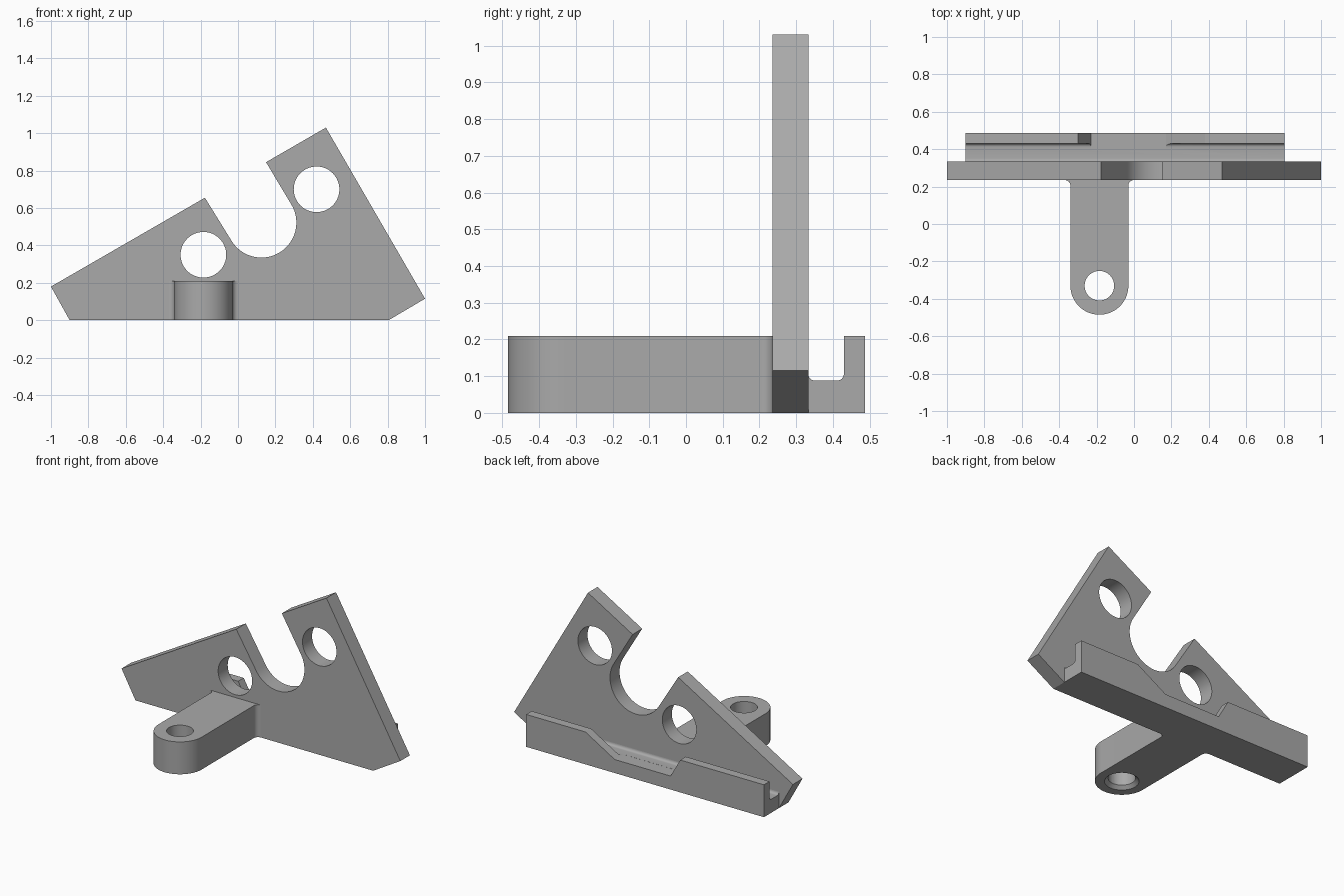
import bpy, bmesh
from math import radians, sin, cos
from mathutils import Matrix, Vector

cube = bpy.data.objects.get("Cube")
if cube:
    bpy.data.objects.remove(cube, do_unlink=True)

grey = bpy.data.materials.new("plain grey")
grey.use_nodes = True
colour = (0.4, 0.4, 0.4, 1)
grey.diffuse_color = colour
grey.node_tree.nodes["Principled BSDF"].inputs["Base Color"].default_value = colour

# Drawing planes: local x, local y and extrusion direction
PLANES = {
    "xy": ((1, 0, 0), (0, 1, 0), (0, 0, 1)),
    "xz": ((1, 0, 0), (0, 0, 1), (0, -1, 0)),
    "yz": ((0, 1, 0), (0, 0, 1), (1, 0, 0)),
}


def arc(cx, cy, r, start, end, steps=12):
    angles = [radians(start + (end - start) * i / steps) for i in range(steps + 1)]
    return [(cx + r * cos(a), cy + r * sin(a)) for a in angles]


def circle(cx, cy, r):
    return arc(cx, cy, r, 0, 360, 64)[:-1]


def select_only(obj):
    bpy.ops.object.select_all(action="DESELECT")
    obj.select_set(True)
    bpy.context.view_layer.objects.active = obj


def prism(name, plane, loops, low, high):
    """Extrude an outline, with any holes, between two depths."""
    curve = bpy.data.curves.new(name, "CURVE")
    curve.dimensions = "2D"
    curve.fill_mode = "BOTH"
    curve.extrude = (high - low) / 2
    for loop in loops:
        spline = curve.splines.new("POLY")
        spline.points.add(len(loop) - 1)
        for point, (u, v) in zip(spline.points, loop):
            point.co = (u, v, 0, 1)
        spline.use_cyclic_u = True
    obj = bpy.data.objects.new(name, curve)
    bpy.context.collection.objects.link(obj)
    select_only(obj)
    bpy.ops.object.convert(target="MESH")
    obj = bpy.context.object
    axes = Matrix(PLANES[plane]).transposed()
    depth = Vector([abs(c) for c in PLANES[plane][2]]) * (low + high) / 2
    obj.data.transform(Matrix.Translation(depth) @ axes.to_4x4())
    bm = bmesh.new()
    bm.from_mesh(obj.data)
    bmesh.ops.remove_doubles(bm, verts=bm.verts, dist=0.0001)
    bmesh.ops.recalc_face_normals(bm, faces=bm.faces)
    bm.to_mesh(obj.data)
    bm.free()
    return obj


def cut(obj, cutter):
    cutter.hide_render = True
    mod = obj.modifiers.new("cut", "BOOLEAN")
    mod.operation = "DIFFERENCE"
    mod.solver = "EXACT"
    mod.object = cutter
    select_only(obj)
    bpy.ops.object.modifier_apply(modifier=mod.name)
    bpy.data.objects.remove(cutter, do_unlink=True)


def finish(obj):
    obj.data.materials.clear()
    obj.data.materials.append(grey)
    select_only(obj)
    bpy.ops.object.shade_smooth_by_angle(angle=radians(25))


FRONT, BACK, REAR = 0.235, 0.333, 0.487
HEIGHT = 0.21

# Upright plate with a slanted round-bottomed slot and two holes
outline = [(-0.9, 0), (0.805, 0), (1, 0.115), (0.47, 1.03), (0.15, 0.845)]
outline += arc(0.125, 0.522, 0.187, 30, -150, 40)
outline += [(-0.177, 0.655), (-1, 0.18)]
plate = prism("upright_plate", "xz",
              [outline, circle(-0.185, 0.35, 0.122), circle(0.42, 0.70, 0.122)],
              FRONT, BACK)
finish(plate)

# Rear channel with rounded inner corners and a raised lip
floor, lip, r = 0.088, 0.43, 0.018
section = [(BACK, 0), (REAR, 0), (REAR, HEIGHT), (lip, HEIGHT)]
section += arc(lip - r, floor + r, r, 0, -90, 6)
section += arc(BACK + r, floor + r, r, 270, 180, 6)
channel = prism("rear_channel", "yz", [section], -0.9, 0.805)

# Sloped notch through the lip
notch = [(-0.23, floor - 0.0005), (0.17, floor - 0.0005), (0.38, HEIGHT),
         (0.38, 0.3), (-0.3, 0.3), (-0.3, HEIGHT)]
cut(channel, prism("notch_cutter", "xz", [notch], 0.4, 0.55))
finish(channel)

# Front arm with a rounded end, and fillets where it meets the plate
ax, ay, ar, f = -0.185, -0.33, 0.155, 0.03
arm_outline = arc(ax, ay, ar, 180, 360, 40)
arm_outline += arc(ax + ar + f, FRONT - f, f, 180, 90, 8)
arm_outline += arc(ax - ar - f, FRONT - f, f, 90, 0, 8)
arm = prism("front_arm", "xy", [arm_outline, circle(ax, ay, 0.079)], 0, HEIGHT)

# Countersink under the arm hole
bpy.ops.mesh.primitive_cone_add(vertices=64, radius1=0.105, radius2=0.075,
                                depth=0.03, location=(ax, ay, 0.01))
cut(arm, bpy.context.object)
finish(arm)
